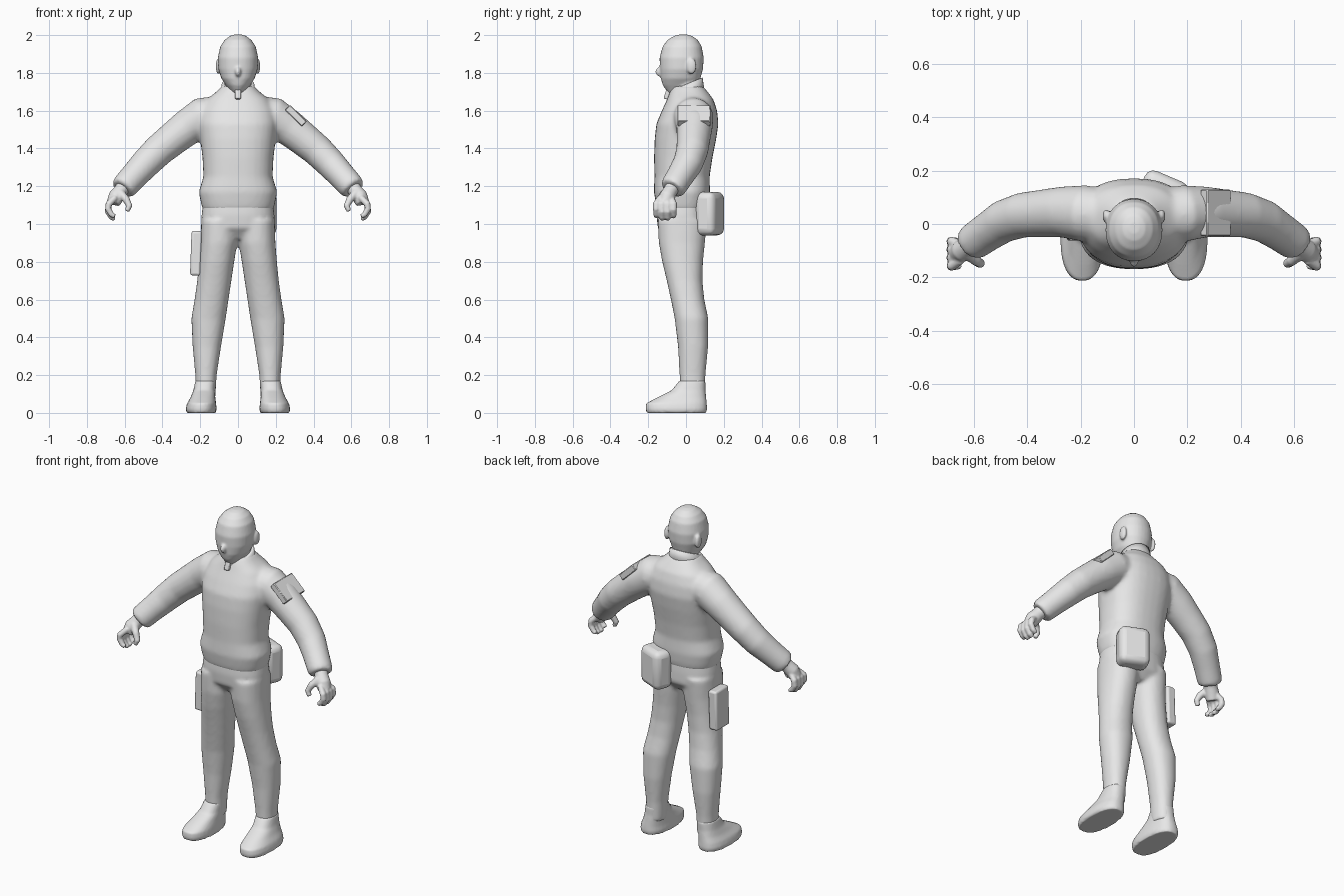
import bpy, bmesh, math
from mathutils import Vector, Matrix

if "Cube" in bpy.data.objects:
    bpy.data.objects.remove(bpy.data.objects["Cube"], do_unlink=True)

grey = bpy.data.materials.new("light_grey")
grey.use_nodes = True
grey.diffuse_color = (0.8, 0.8, 0.8, 1)
grey.node_tree.nodes["Principled BSDF"].inputs["Base Color"].default_value = (0.8, 0.8, 0.8, 1)


def skin(bm, rings):
    """Bridge point rings into a closed, capped volume."""
    loops = [[bm.verts.new(p) for p in r] for r in rings]
    n = len(loops[0])
    for a, b in zip(loops, loops[1:]):
        for i in range(n):
            j = (i + 1) % n
            bm.faces.new((a[i], a[j], b[j], b[i]))
    bm.faces.new(loops[0][::-1])
    bm.faces.new(loops[-1])


def stack(bm, rows, power=2.4, tilt=0.0, side=1, n=32):
    """Horizontal rounded sections: z, x min, x max, y front, y back."""
    rings = []
    for z, x0, x1, y0, y1 in rows:
        ring = []
        for i in range(n):
            a = math.tau * i / n
            c, s = math.cos(a), math.sin(a)
            x = (x0 + x1) / 2 + (x1 - x0) / 2 * math.copysign(abs(c) ** (2 / power), c)
            y = (y0 + y1) / 2 + (y1 - y0) / 2 * math.copysign(abs(s) ** (2 / power), s)
            ring.append((x * side, y, z + tilt * y))
        rings.append(ring)
    skin(bm, rings)


def centred(rows):
    return [(z, -w, w, y0, y1) for z, w, y0, y1 in rows]


def tube(bm, path, side=1, n=20):
    """Round tube through x, y, z, radius points."""
    pts = [Vector(p[:3]) for p in path]
    rings = []
    for i, p in enumerate(pts):
        d = (pts[min(i + 1, len(pts) - 1)] - pts[max(i - 1, 0)]).normalized()
        u = d.cross(Vector((0, 1, 0))).normalized()
        v = d.cross(u)
        ring = []
        for k in range(n):
            a = math.tau * k / n
            q = p + (u * math.cos(a) + v * math.sin(a)) * path[i][3]
            ring.append((q.x * side, q.y, q.z))
        rings.append(ring)
    skin(bm, rings)


def ball(bm, loc, radii):
    m = Matrix.Translation(loc) @ Matrix.Diagonal((*radii, 1))
    bmesh.ops.create_uvsphere(bm, u_segments=16, v_segments=10, radius=1, matrix=m)


def finish(bm, name, voxel=None, smooth=0):
    bmesh.ops.recalc_face_normals(bm, faces=bm.faces[:])
    me = bpy.data.meshes.new(name)
    bm.to_mesh(me)
    bm.free()
    me.materials.append(grey)
    for f in me.polygons:
        f.use_smooth = True
    ob = bpy.data.objects.new(name, me)
    bpy.context.collection.objects.link(ob)
    if voxel:
        r = ob.modifiers.new("blend", 'REMESH')
        r.mode, r.voxel_size, r.use_smooth_shade = 'VOXEL', voxel, True
        s = ob.modifiers.new("soften", 'SMOOTH')
        s.factor, s.iterations = 0.5, smooth
    return ob


def block(name, loc, size, rot, bevel, segments=3):
    bm = bmesh.new()
    bmesh.ops.create_cube(bm, size=1, matrix=Matrix.Diagonal((*size, 1)))
    ob = finish(bm, name)
    ob.location, ob.rotation_euler = loc, rot
    b = ob.modifiers.new("round", 'BEVEL')
    b.width, b.segments = bevel, segments
    bpy.ops.object.select_all(action='DESELECT')
    ob.select_set(True)
    bpy.context.view_layer.objects.active = ob
    bpy.ops.object.shade_smooth_by_angle(angle=math.radians(40))
    return ob


# Jacket: torso with sleeves blended in
bm = bmesh.new()
stack(bm, centred([
    (1.07, .185, -.15, .11), (1.11, .196, -.16, .12), (1.17, .208, -.17, .127),
    (1.25, .183, -.167, .125), (1.35, .188, -.169, .14), (1.45, .2, -.166, .16),
    (1.53, .21, -.157, .172), (1.6, .2, -.128, .165), (1.66, .165, -.1, .145),
    (1.7, .115, -.085, .115), (1.73, .085, -.07, .09)]))
for s in (1, -1):
    tube(bm, [(.08, .03, 1.58, .1), (.19, .04, 1.565, .106), (.27, .045, 1.51, .096),
              (.34, .04, 1.455, .09), (.42, .033, 1.39, .085), (.49, .01, 1.32, .08),
              (.55, -.03, 1.255, .073), (.6, -.065, 1.2, .07), (.612, -.075, 1.185, .064)], s)
finish(bm, "jacket", 0.012, 5)

# Trousers: pelvis with both legs
bm = bmesh.new()
stack(bm, centred([(1.14, .18, -.15, .11), (1.05, .193, -.156, .116),
                   (.98, .194, -.15, .116), (.92, .15, -.1, .07)]))
for s in (1, -1):
    stack(bm, [
        (1.02, 0, .195, -.15, .112), (.9, .004, .198, -.144, .1), (.8, .02, .206, -.126, .09),
        (.7, .035, .216, -.102, .087), (.6, .05, .23, -.08, .097), (.5, .065, .247, -.06, .118),
        (.35, .09, .24, -.042, .117), (.2, .113, .226, -.034, .103),
        (.08, .12, .222, -.03, .1)], 2.2, side=s)
finish(bm, "trousers", 0.012, 4)

# Boots and hands
for s, label in ((1, "left"), (-1, "right")):
    bm = bmesh.new()
    stack(bm, [
        (0, .118, .272, -.208, .108), (.02, .113, .277, -.214, .112),
        (.05, .116, .27, -.212, .11), (.08, .12, .252, -.155, .107),
        (.12, .122, .236, -.075, .103), (.17, .12, .226, -.036, .103)], side=s)
    finish(bm, label + "_boot", 0.008, 2)

    bm = bmesh.new()
    tube(bm, [(.595, -.06, 1.21, .04), (.622, -.083, 1.175, .038), (.645, -.1, 1.145, .042),
              (.66, -.11, 1.11, .036)], s)
    for k in range(4):
        y = -.158 + k * .031
        drop = (.015, 0, 0, .012)[k]
        tube(bm, [(.65, y * .6 - .04, 1.14, .017), (.685, y, 1.105, .018),
                  (.688, y, 1.065 + drop, .017), (.67, y, 1.035 + drop, .015),
                  (.652, y, 1.025 + drop, .012)], s, 12)
    tube(bm, [(.625, -.11, 1.165, .024), (.592, -.138, 1.13, .02),
              (.575, -.148, 1.095, .017), (.588, -.15, 1.068, .013)], s, 12)
    finish(bm, label + "_hand", 0.006, 2)

# Head with neck, nose and ears
bm = bmesh.new()
stack(bm, centred([
    (1.69, .035, -.09, .05), (1.715, .05, -.11, .06), (1.735, .064, -.123, .066),
    (1.77, .088, -.133, .076), (1.82, .104, -.138, .09), (1.88, .107, -.14, .094),
    (1.94, .094, -.124, .083), (1.975, .07, -.097, .062), (1.996, .042, -.062, .032),
    (2.003, .018, -.035, .005)]), 2.15)
stack(bm, centred([(1.64, .075, -.07, .08), (1.78, .07, -.06, .075)]), 2)
ball(bm, (0, -.138, 1.806), (.016, .024, .026))
for s in (1, -1):
    ball(bm, (s * .104, .03, 1.835), (.014, .026, .042))
finish(bm, "head", 0.007, 3)

# Stand-up collar, higher at the back, and zip pull
bm = bmesh.new()
stack(bm, centred([(1.66, .105, -.095, .1), (1.7, .092, -.085, .093),
                   (1.738, .086, -.078, .088), (1.74, .076, -.068, .078)]), 2.1, 0.42)
finish(bm, "collar")
block("zip_pull", (0, -.098, 1.69), (.03, .025, .06), (-.3, 0, 0), .006, 2)

# Sleeve plate, belt pouch and thigh case
block("sleeve_plate", (.306, .042, 1.574), (.125, .175, .038), (0, math.radians(44), 0), .004, 1)
block("belt_pouch", (.112, .125, 1.055), (.175, .115, .23), (0, 0, math.radians(-23)), .035)
block("thigh_case", (-.222, 0, .845), (.056, .125, .235), (0, math.radians(2), 0), .012)
